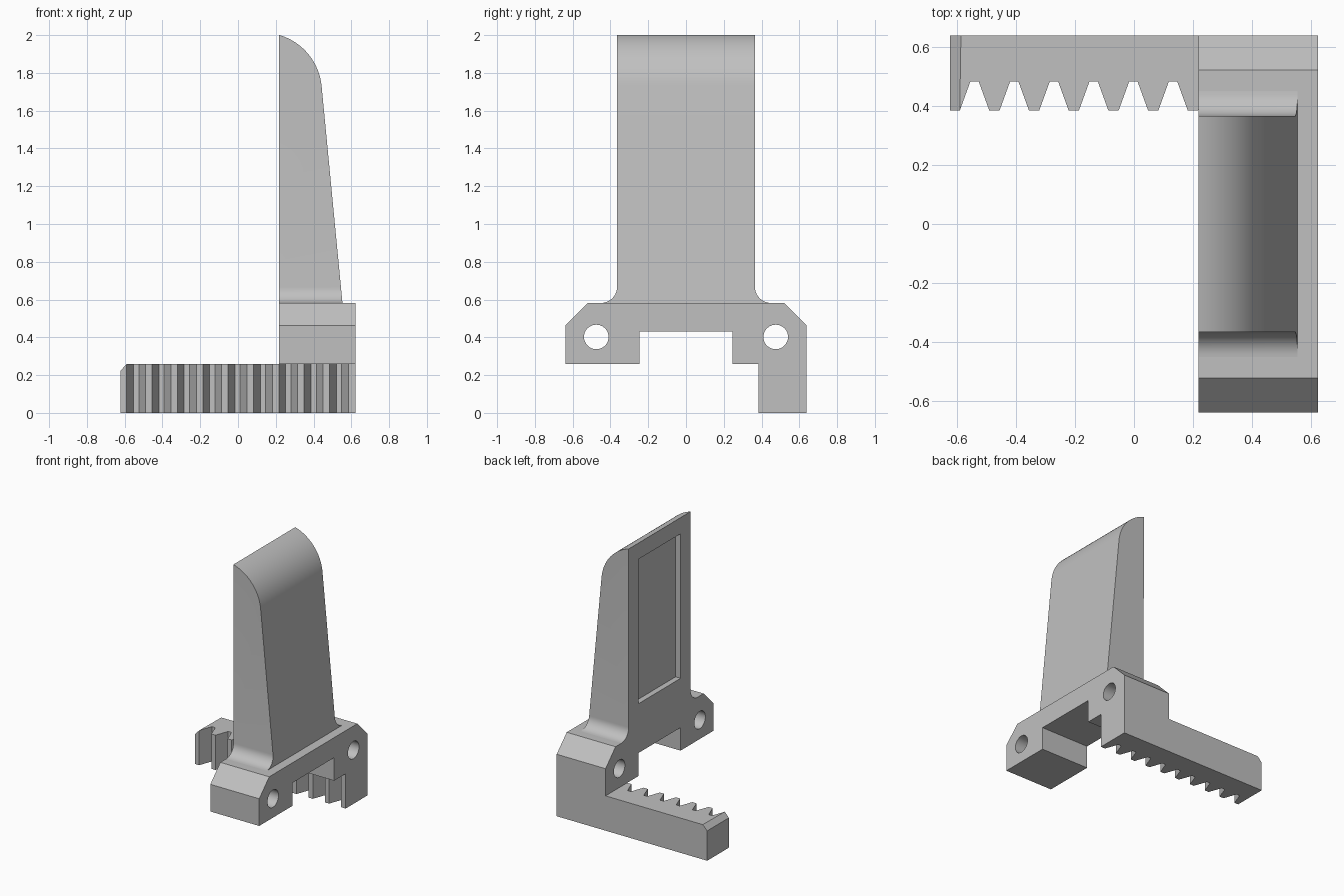
import bpy, bmesh, math
from mathutils import Vector

cube = bpy.data.objects.get("Cube")
if cube:
    bpy.data.objects.remove(cube, do_unlink=True)

# Single plain material
grey = bpy.data.materials.new("plain_grey")
grey.use_nodes = True
colour = (0.53, 0.53, 0.53, 1)
grey.diffuse_color = colour
grey.node_tree.nodes["Principled BSDF"].inputs["Base Color"].default_value = colour


def extrude(name, outline, axis, start, end):
    """Extrude a 2D outline along x, y or z between two positions."""
    def place(a, b, d):
        return {"x": (d, a, b), "y": (a, d, b), "z": (a, b, d)}[axis]
    bm = bmesh.new()
    face = bm.faces.new([bm.verts.new(place(a, b, start)) for a, b in outline])
    grown = bmesh.ops.extrude_face_region(bm, geom=[face])["geom"]
    shift = Vector(place(0, 0, end - start))
    bmesh.ops.translate(bm, vec=shift, verts=[v for v in grown if isinstance(v, bmesh.types.BMVert)])
    bmesh.ops.recalc_face_normals(bm, faces=bm.faces)
    mesh = bpy.data.meshes.new(name)
    bm.to_mesh(mesh)
    bm.free()
    mesh.materials.append(grey)
    obj = bpy.data.objects.new(name, mesh)
    bpy.context.collection.objects.link(obj)
    return obj


def activate(obj):
    bpy.ops.object.select_all(action="DESELECT")
    obj.select_set(True)
    bpy.context.view_layer.objects.active = obj


def combine(obj, tool, operation):
    """Apply a boolean and discard the tool object."""
    mod = obj.modifiers.new("cut", "BOOLEAN")
    mod.operation, mod.object, mod.solver = operation, tool, "EXACT"
    activate(obj)
    bpy.ops.object.modifier_apply(modifier=mod.name)
    bpy.data.objects.remove(tool, do_unlink=True)


def arc(cx, cy, r, a0, a1, steps):
    angles = [math.radians(a0 + (a1 - a0) * i / steps) for i in range(steps + 1)]
    return [(cx + r * math.cos(a), cy + r * math.sin(a)) for a in angles]


BACK, FRONT = 0.218, 0.622
BASE_TOP, RACK_TOP = 0.582, 0.26

# Bridge-shaped base with chamfered shoulders and two bolt holes
half = [(0.247, 0.432), (0.247, RACK_TOP), (0.638, RACK_TOP), (0.638, 0.463), (0.52, BASE_TOP)]
base = extrude("base", half + [(-y, z) for y, z in reversed(half)], "x", BACK, FRONT)
for side in (-1, 1):
    hole = extrude("hole_cutter", arc(side * 0.475, 0.402, 0.065, 0, 350, 35), "x", 0, 1)
    combine(base, hole, "DIFFERENCE")

# Gear rack: trapezoid gaps cut into a straight bar
TIP, ROOT, PITCH = 0.383, 0.482, 0.1342
outline = [(FRONT, 0.638), (-FRONT, 0.638), (-FRONT, TIP)]
for i in range(9):
    centre = -0.539 + PITCH * i
    outline += [(centre - 0.05, TIP), (centre - 0.014, ROOT),
                (centre + 0.014, ROOT), (centre + 0.05, TIP)]
outline.append((FRONT, TIP))
rack = extrude("gear_rack", outline, "z", 0, RACK_TOP)

# Chamfer on the free end of the rack
bm = bmesh.new()
bm.from_mesh(rack.data)
end_edge = [e for e in bm.edges
            if all(v.co.x < -FRONT + 0.001 and v.co.z > 0.2 for v in e.verts)]
bmesh.ops.bevel(bm, geom=end_edge, offset=0.037, segments=1, affect="EDGES")
bm.to_mesh(rack.data)
bm.free()

# Tapered fin: rounded side profile crossed with a filleted front profile
side_profile = [(BACK, BASE_TOP), (0.553, BASE_TOP)] + arc(0.131, 1.7, 0.313, 5.5, 73.9, 20)
fin = extrude("fin", side_profile, "y", -0.6, 0.6)
R = 0.085
flare = arc(0.365 + R, BASE_TOP + R, R, 270, 180, 10) + [(0.365, 2.2)]
flare_tool = extrude("flare_tool", flare + [(-y, z) for y, z in reversed(flare)], "x", 0, 1)
combine(fin, flare_tool, "INTERSECT")

# Shallow rectangular pocket in the flat side of the fin
pocket = [(-0.248, 0.8), (0.248, 0.8), (0.248, 1.88), (-0.248, 1.88)]
combine(fin, extrude("pocket_cutter", pocket, "x", 0, BACK + 0.042), "DIFFERENCE")

# Smooth curved surfaces, keep hard edges
for obj in (base, fin):
    activate(obj)
    bpy.ops.object.shade_smooth_by_angle(angle=math.radians(25))
